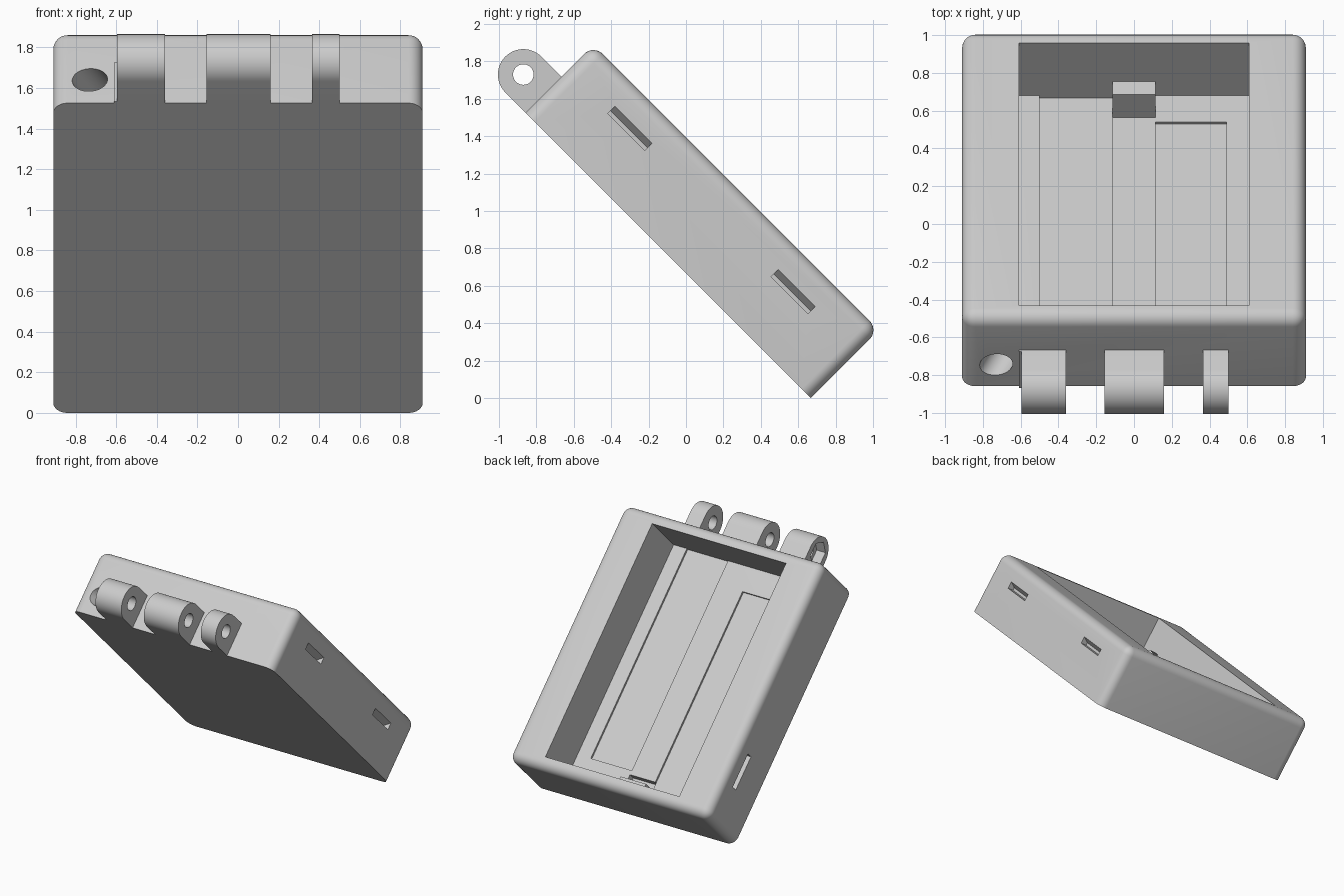
import bpy, bmesh, math
from mathutils import Matrix, Vector

if "Cube" in bpy.data.objects:
    bpy.data.objects.remove(bpy.data.objects["Cube"])

# Everything is built in the case's own frame (x, length, thickness), then tilted.
TILT = Matrix.Rotation(-math.pi / 4, 4, 'X')
W = 0.91                      # half width
S0, S1 = -1.686, 0.472        # hinge end, far end
N0, N1 = 0.472, 0.986         # back face, open face
P0, P1, FLOOR = -1.595, 0.371, 0.59   # pocket ends and floor

grey = bpy.data.materials.new("light_grey")
grey.diffuse_color = (0.6, 0.6, 0.6, 1)
grey.use_nodes = True
grey.node_tree.nodes["Principled BSDF"].inputs["Base Color"].default_value = grey.diffuse_color


def make(name, bm):
    bmesh.ops.recalc_face_normals(bm, faces=bm.faces)
    me = bpy.data.meshes.new(name)
    bm.to_mesh(me)
    bm.free()
    ob = bpy.data.objects.new(name, me)
    bpy.context.collection.objects.link(ob)
    me.materials.append(grey)
    return ob


def box_bm(x0, x1, s0, s1, n0, n1):
    bm = bmesh.new()
    bmesh.ops.create_cube(bm, size=1)
    for v in bm.verts:
        v.co = Vector(((x0, x1)[v.co.x > 0], (s0, s1)[v.co.y > 0], (n0, n1)[v.co.z > 0]))
    return bm


def box(name, *dims):
    return make(name, box_bm(*dims))


def prism(name, pts, x0, x1):
    """Extrude a (length, thickness) profile across x."""
    bm = bmesh.new()
    f = bm.faces.new([bm.verts.new((x0, s, n)) for s, n in pts])
    r = bmesh.ops.extrude_face_region(bm, geom=[f])
    bmesh.ops.translate(bm, vec=(x1 - x0, 0, 0),
                        verts=[e for e in r["geom"] if isinstance(e, bmesh.types.BMVert)])
    return make(name, bm)


def ring(s, n, r, count, start=0.0, sweep=2 * math.pi, closed=True):
    steps = count if closed else count - 1
    return [(s + r * math.cos(start + sweep * i / steps),
             n + r * math.sin(start + sweep * i / steps)) for i in range(count)]


def tube(name, a, b, r):
    a, b = Vector(a), Vector(b)
    bm = bmesh.new()
    bmesh.ops.create_cone(bm, cap_ends=True, segments=40, radius1=r, radius2=r, depth=(b - a).length)
    rot = Vector((0, 0, 1)).rotation_difference(b - a).to_matrix().to_4x4()
    bmesh.ops.transform(bm, matrix=Matrix.Translation((a + b) / 2) @ rot, verts=bm.verts)
    return make(name, bm)


def cut(ob, cutters):
    for c in cutters:
        m = ob.modifiers.new("cut", 'BOOLEAN')
        m.object, m.operation, m.solver = c, 'DIFFERENCE', 'EXACT'
    dg = bpy.context.evaluated_depsgraph_get()
    me = bpy.data.meshes.new_from_object(ob.evaluated_get(dg))
    ob.modifiers.clear()
    ob.data = me
    for c in cutters:
        bpy.data.objects.remove(c)


# Case body: all edges rounded except those of the flat back
bm = box_bm(-W, W, S0, S1, N0, N1)
edges = [e for e in bm.edges if max(v.co.z for v in e.verts) > N0 + 0.1]
bmesh.ops.bevel(bm, geom=edges, offset=0.07, segments=8, profile=0.5, affect='EDGES')
case = make("case", bm)

# Pocket, two staggered bays, contact pit and the angled cable hole
cutters = [
    box("pocket", -0.61, 0.61, P0, P1, FLOOR, 1.2),
    box("bay_right", 0.115, 0.49, P0, 0.174, FLOOR - 0.017, 0.7),
    box("bay_left", -0.5, -0.115, -1.398, P1, FLOOR - 0.017, 0.7),
    box("pit", -0.115, 0.115, 0.209, 0.272, FLOOR - 0.064, 0.7),
    tube("cable_hole", (-0.79, S0 - 0.12, 0.615), (-0.58, S0 + 0.30, 0.68), 0.078),
]
# Tapered latch slots on both sides
for side in (-1, 1):
    for s0 in (-1.372, -0.138):
        bm = box_bm(W - 0.05, W + 0.01, s0, s0 + 0.281, 0.779, 0.841)
        for v in bm.verts:
            if v.co.x < W and v.co.z > 0.8:
                v.co.z = 0.8
            v.co.x *= side
        cutters.append(make("slot", bm))
cut(case, cutters)

# Raised block at the far end of the pocket
box("contact_block", -0.115, 0.115, 0.272, P1 + 0.01, FLOOR - 0.064, 0.697)

# Hinge lugs with a pin hole; the first also takes a hexagonal nut
HS, HN, HR = -1.838, 0.608, 0.136
profile = [(S0 + 0.02, HN + HR)] + ring(HS, HN, HR, 25, math.pi / 2, math.pi, False) + [(S0 + 0.02, HN - HR)]
for name, x0, x1 in (("nut_lug", -0.595, -0.36), ("middle_lug", -0.155, 0.16), ("end_lug", 0.365, 0.50)):
    lug = prism(name, profile, x0, x1)
    tools = [prism("pin_hole", ring(HS, HN, 0.055, 32), x0 - 0.05, x1 + 0.05)]
    if name == "nut_lug":
        tools.append(prism("nut_recess", ring(HS, HN, 0.1, 6), x0 - 0.05, x0 + 0.08))
    cut(lug, tools)

# Thin foot beside the nut lug
box("lug_foot", -0.61, -0.59, S0 - 0.012, S0 + 0.01, HN - HR, HN + HR)

# Tilt everything and smooth the rounded surfaces
for ob in bpy.context.scene.objects:
    ob.data.transform(TILT)
    ob.select_set(True)
    bpy.context.view_layer.objects.active = ob
bpy.ops.object.shade_smooth_by_angle(angle=math.radians(30))
